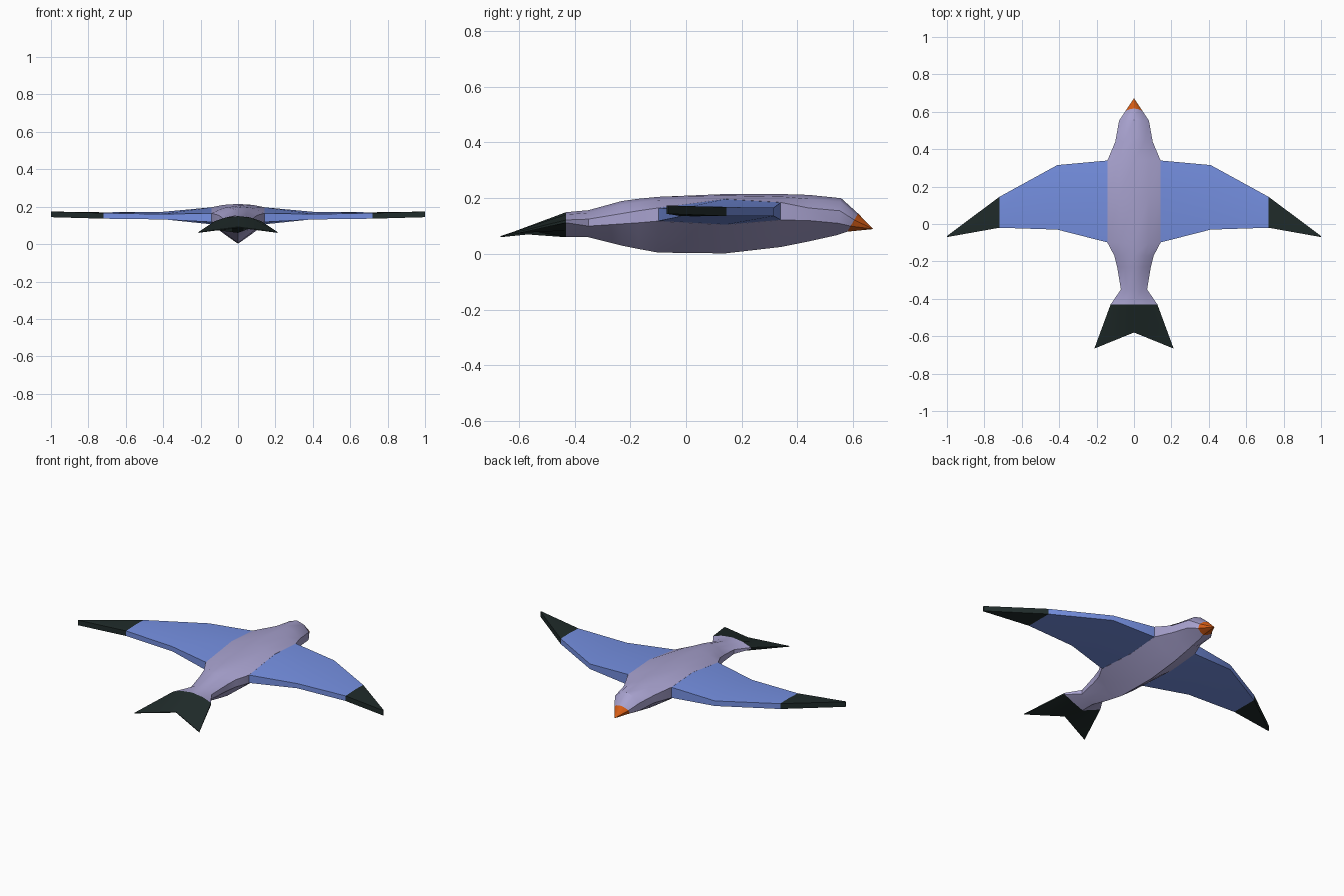
import bpy, bmesh

if "Cube" in bpy.data.objects:
    bpy.data.objects.remove(bpy.data.objects["Cube"])


def material(name, rgb):
    m = bpy.data.materials.new(name)
    m.diffuse_color = (*rgb, 1)
    m.use_nodes = True
    m.node_tree.nodes["Principled BSDF"].inputs["Base Color"].default_value = m.diffuse_color
    return m


LAVENDER = material("lavender", (0.39, 0.36, 0.62))
BLUE = material("blue", (0.18, 0.28, 0.76))
DARK = material("dark_green_grey", (0.014, 0.024, 0.023))
ORANGE = material("orange", (0.68, 0.11, 0.008))


def loft(name, rings, mat, cap_end=False, mirror=False):
    """Skin a list of equal-length point rings."""
    bm = bmesh.new()
    vs = [[bm.verts.new(p) for p in r] for r in rings]
    n = len(rings[0])
    for a, b in zip(vs, vs[1:]):
        for i in range(n):
            j = (i + 1) % n
            bm.faces.new((a[i], a[j], b[j], b[i]))
    if cap_end:
        bm.faces.new(vs[-1])
    bmesh.ops.recalc_face_normals(bm, faces=bm.faces)
    # make sure the skin faces outward
    c = sum((v.co for v in bm.verts), bm.verts[:][0].co * 0) / len(bm.verts)
    if sum(f.normal.dot(f.calc_center_median() - c) * f.calc_area() for f in bm.faces) < 0:
        bmesh.ops.reverse_faces(bm, faces=bm.faces)
    me = bpy.data.meshes.new(name)
    bm.to_mesh(me)
    bm.free()
    me.materials.append(mat)
    ob = bpy.data.objects.new(name, me)
    bpy.context.collection.objects.link(ob)
    if mirror:
        ob.modifiers.new("mirror", "MIRROR")
    bpy.ops.object.select_all(action="DESELECT")
    ob.select_set(True)
    bpy.context.view_layer.objects.active = ob
    bpy.ops.object.shade_smooth_by_angle(angle=0.6)
    return ob


def body_ring(y, w, top, zu, zl, bot, slant=0.0):
    """Cross-section: soft back, short upright flank, V-shaped belly."""
    half = [(0, top), (w * 0.55, zu + (top - zu) * 0.7), (w, zu),
            (w, zl), (w * 0.5, (zl + bot) / 2 - 0.002), (0, bot)]
    pts = half + [(-x, z) for x, z in half[-2:0:-1]]
    mid = (top + bot) / 2
    return [(x, y + slant * (z - mid), z) for x, z in pts]


# body: y, half width, top, flank top, flank bottom, belly
body = [body_ring(*r) for r in (
    (-0.43, 0.125, 0.150, 0.122, 0.112, 0.060),
    (-0.35, 0.070, 0.157, 0.125, 0.100, 0.060),
    (-0.23, 0.090, 0.190, 0.145, 0.108, 0.030),
    (-0.17, 0.105, 0.198, 0.155, 0.112, 0.018),
    (-0.10, 0.142, 0.205, 0.165, 0.118, 0.005),
    (0.14, 0.142, 0.215, 0.197, 0.105, 0.002),
    (0.34, 0.142, 0.215, 0.185, 0.122, 0.025),
    (0.44, 0.100, 0.212, 0.165, 0.120, 0.045),
    (0.55, 0.080, 0.200, 0.155, 0.110, 0.068, 0.1),
    (0.598, 0.046, 0.145, 0.122, 0.100, 0.080, 0.6),
)]
loft("body", body, LAVENDER)

# beak, tapering to a point
beak_tip = [(x * 0.03, 0.67, 0.09 + (z - 0.11) * 0.03) for x, y, z in body[-1]]
loft("beak", [body[-1], beak_tip], ORANGE, cap_end=True)

# forked tail, flaring out to a thin arched edge
tail_end = []
for x, y, z in body[0]:
    t = abs(x) / 0.125
    tail_end.append((x * 0.212 / 0.125, -0.58 - 0.086 * t,
                     0.09 - 0.028 * t + (0.002 if z > 0.115 else -0.002)))
loft("tail", [body[0], tail_end], DARK, cap_end=True)


# wings: x, then (y, top, bottom) at leading edge, middle and trailing edge
def wing_ring(x, *stations):
    return [(x, y, t) for y, t, b in stations] + [(x, y, b) for y, t, b in stations[::-1]]


wing = [
    wing_ring(0.136, (0.34, 0.185, 0.122), (0.14, 0.197, 0.105), (-0.10, 0.165, 0.118)),
    wing_ring(0.41, (0.315, 0.166, 0.136), (0.15, 0.172, 0.134), (-0.03, 0.160, 0.132)),
    wing_ring(0.72, (0.145, 0.168, 0.136), (0.07, 0.170, 0.136), (-0.02, 0.166, 0.136)),
    wing_ring(1.0, (-0.064, 0.174, 0.144), (-0.067, 0.174, 0.144), (-0.07, 0.174, 0.144)),
]
loft("wings", wing[:3], BLUE, mirror=True)
loft("wing_tips", wing[2:], DARK, cap_end=True, mirror=True)
